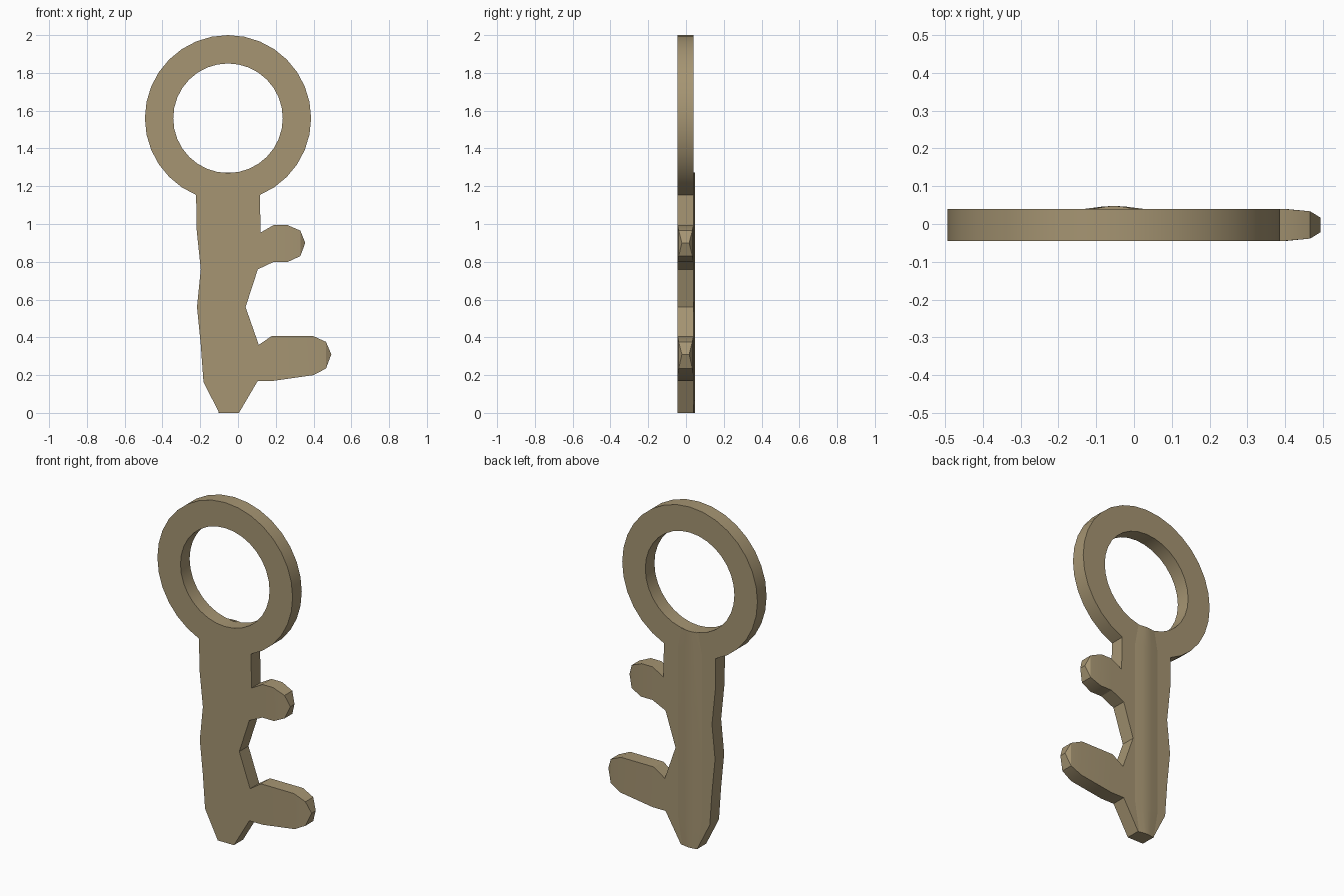
import bpy, bmesh, math

if "Cube" in bpy.data.objects:
    bpy.data.objects.remove(bpy.data.objects["Cube"])

CX, CZ = -0.053, 1.56          # ring centre
R_OUT, R_IN, SIDES = 0.44, 0.29, 32
Y0, Y1, Y_RIDGE = -0.045, 0.04, 0.048

mat = bpy.data.materials.new("old_brass")
mat.diffuse_color = (0.38, 0.30, 0.17, 1)
mat.use_nodes = True
mat.node_tree.nodes["Principled BSDF"].inputs["Base Color"].default_value = mat.diffuse_color


def circle(r, first=0, last=SIDES):
    # points counted counter-clockwise from the lowest point
    pts = []
    for i in range(first, last):
        a = 2 * math.pi * i / SIDES - math.pi / 2
        pts.append((CX + r * math.cos(a), CZ + r * math.sin(a)))
    return pts


def finish(bm, name):
    bmesh.ops.recalc_face_normals(bm, faces=bm.faces[:])
    me = bpy.data.meshes.new(name)
    bm.to_mesh(me)
    bm.free()
    ob = bpy.data.objects.new(name, me)
    bpy.context.collection.objects.link(ob)
    me.materials.append(mat)
    bpy.ops.object.select_all(action='DESELECT')
    ob.select_set(True)
    bpy.context.view_layer.objects.active = ob
    bpy.ops.object.shade_smooth_by_angle(angle=math.radians(25))


# Outline pieces: left shaft edge downwards, then the teeth upwards
shaft_left = [(-0.22, 0.98), (-0.197, 0.76), (-0.217, 0.56), (-0.197, 0.36),
              (-0.183, 0.165), (-0.1, 0), (0.005, 0)]
low_root = [(0.105, 0.17), (0.19, 0.17)]
low_tip = [(0.40, 0.20), (0.466, 0.235), (0.494, 0.31), (0.466, 0.376), (0.395, 0.408)]
between = [(0.18, 0.408), (0.11, 0.36), (0.04, 0.56), (0.105, 0.76), (0.19, 0.80)]
high_tip = [(0.265, 0.80), (0.33, 0.83), (0.356, 0.90), (0.33, 0.965), (0.26, 0.995)]
high_root = [(0.19, 0.995), (0.12, 0.955)]

# Key body: ring, shaft and teeth as one plate
bm = bmesh.new()


def add(points):
    return [bm.verts.new((x, Y0, z)) for x, z in points]


def loop_edges(verts):
    return [bm.edges.new((verts[i - 1], verts[i])) for i in range(len(verts))]


tips = [add(low_tip), add(high_tip)]
outer = (add(circle(R_OUT, 2, SIDES - 1)) + add(shaft_left) + add(low_root)
         + [tips[0][0], tips[0][4]] + add(between)
         + [tips[1][0], tips[1][4]] + add(high_root))
inner = add(circle(R_IN))
edges = loop_edges(outer) + loop_edges(inner)
bmesh.ops.triangle_fill(bm, edges=edges, use_beauty=True, normal=(0, -1, 0))
for a, b, c, d, e in tips:
    bm.faces.new((a, b, d, e))
    bm.faces.new((b, c, d))
ext = bmesh.ops.extrude_face_region(bm, geom=bm.faces[:], use_keep_orig=True)
for v in ext["geom"]:
    if isinstance(v, bmesh.types.BMVert):
        v.co.y = Y1

# Thin the tooth ends
mid = (Y0 + Y1) / 2
for tip in (low_tip, high_tip):
    for (x, z), s in zip(tip[1:4], (0.85, 0.45, 0.85)):
        for v in bm.verts:
            if abs(v.co.x - x) < 1e-4 and abs(v.co.z - z) < 1e-4:
                v.co.y = mid + (v.co.y - mid) * s
finish(bm, "key_body")

# Shallow ridge along the back of the shaft
bm = bmesh.new()
rows = []
for z, half in ((0, 0.05), (0.17, 0.078), (1.15, 0.078), (1.273, 0.055)):
    rows.append([bm.verts.new((CX + dx, y, z)) for dx, y in
                 ((-half, Y1 - 0.005), (-half, Y1), (-half * 0.4, Y_RIDGE - 0.002),
                  (0, Y_RIDGE), (half * 0.4, Y_RIDGE - 0.002), (half, Y1), (half, Y1 - 0.005))])
for a, b in zip(rows, rows[1:]):
    for i in range(7):
        bm.faces.new((a[i - 1], a[i], b[i], b[i - 1]))
bm.faces.new(rows[0])
bm.faces.new(rows[-1])
finish(bm, "shaft_ridge")
